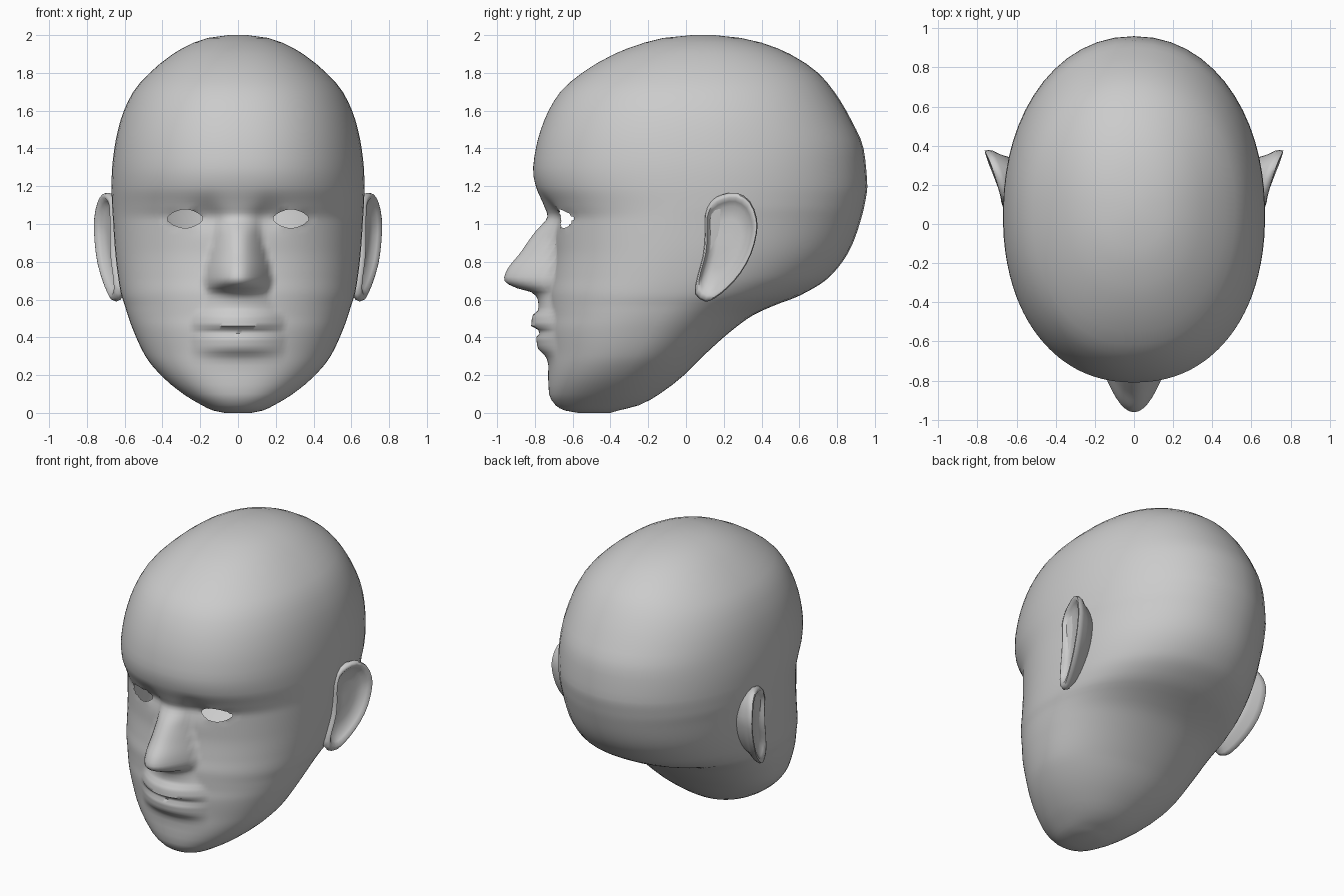
import bpy, bmesh, math

if "Cube" in bpy.data.objects:
    bpy.data.objects.remove(bpy.data.objects["Cube"])

# z, front y, back y, y of widest point, half width of each head slice
SLICES = [
    (0.0, -.57, -.40, -.48, .07), (.012, -.64, -.36, -.48, .13), (.04, -.69, -.25, -.46, .19),
    (.10, -.725, -.14, -.42, .29), (.20, -.73, -.01, -.35, .41), (.30, -.727, .09, -.28, .49),
    (.45, -.735, .26, -.20, .56), (.52, -.73, .36, -.16, .585), (.57, -.73, .47, -.13, .60),
    (.62, -.73, .60, -.10, .617), (.72, -.715, .76, -.05, .635), (.87, -.70, .87, .0, .652),
    (1.02, -.70, .925, .03, .662), (1.10, -.74, .945, .05, .667), (1.20, -.795, .96, .05, .67),
    (1.28, -.81, .955, .05, .668), (1.40, -.795, .94, .05, .655), (1.55, -.75, .875, .06, .622),
    (1.70, -.665, .785, .07, .555), (1.80, -.55, .70, .08, .468), (1.90, -.38, .55, .09, .345),
    (1.96, -.22, .40, .09, .235), (1.985, -.12, .29, .09, .16), (2.0, .03, .15, .09, .05)]

# z, midline protrusion and half width of lips and nose
FEATURES = [
    (0, 0, .25), (.25, 0, .25), (.29, .012, .25), (.35, .058, .25), (.40, .06, .25),
    (.43, .035, .24), (.46, .085, .25), (.51, .085, .24), (.55, .05, .20), (.60, .055, .17),
    (.635, .08, .16), (.65, .13, .17), (.67, .20, .175), (.71, .248, .18), (.75, .24, .175),
    (.85, .175, .15), (.95, .105, .125), (1.05, .025, .12), (1.12, .01, .15), (1.2, 0, .15), (2, 0, .15)]


def sample(table, z):
    """Monotone smooth interpolation of every column of a table at height z."""
    n = len(table)
    i = max(0, min(n - 2, sum(row[0] <= z for row in table) - 1))
    z0, h = table[i][0], table[i + 1][0] - table[i][0]
    t = (z - z0) / h
    out = []
    for c in range(1, len(table[0])):
        def secant(k):
            k = max(0, min(n - 2, k))
            return (table[k + 1][c] - table[k][c]) / (table[k + 1][0] - table[k][0])

        def slope(k):
            a, b = secant(k - 1), secant(k)
            return 2 * a * b / (a + b) if a * b > 0 else 0
        a, b = table[i][c], table[i + 1][c]
        out.append(a * (1 + 2 * t) * (1 - t) ** 2 + b * t * t * (3 - 2 * t)
                   + h * slope(i) * t * (1 - t) ** 2 - h * slope(i + 1) * t * t * (1 - t))
    return out


def power(v, p):
    return math.copysign(abs(v) ** p, v)


def loft(bm, rings):
    """Skin closed rings of points and cap both ends."""
    loops = [[bm.verts.new(p) for p in ring] for ring in rings]
    n = len(loops[0])
    for a, b in zip(loops, loops[1:]):
        for i in range(n):
            j = (i + 1) % n
            bm.faces.new((a[i], a[j], b[j], b[i]))
    bm.faces.new(loops[0][::-1])
    bm.faces.new(loops[-1])
    bmesh.ops.recalc_face_normals(bm, faces=bm.faces)


def finish(bm, name, angle):
    mesh = bpy.data.meshes.new(name)
    bm.to_mesh(mesh)
    bm.free()
    ob = bpy.data.objects.new(name, mesh)
    bpy.context.collection.objects.link(ob)
    bpy.ops.object.select_all(action='DESELECT')
    ob.select_set(True)
    bpy.context.view_layer.objects.active = ob
    bpy.ops.object.shade_smooth_by_angle(angle=math.radians(angle))
    return ob


# Head: horizontal slices with nose, lips and eye sockets pushed out of the front
COLS = 96


def head_ring(z):
    front, back, mid, width = sample(SLICES, z)
    bump, bump_w = sample(FEATURES, z)
    ring = []
    for k in range(COLS):
        u = 2 * k / COLS - 1
        th = math.pi * (.45 * u + .55 * u ** 3)
        s, c = math.sin(th), math.cos(th)
        e = 2 / 2.2 if c > 0 else 2 / 2.1
        x = width * power(s, e)
        y = mid - (mid - front if c > 0 else back - mid) * power(c, e)
        if c > 0:
            y -= bump * max(0, 1 - (x / bump_w) ** 2) ** 1.1
            y += .022 * math.exp(-((abs(x) - .17) / .08) ** 2 - ((z - 1.05) / .07) ** 2)
        ring.append((x, y, z))
    return ring


heights = [0, .012, .025, .04, .07, .1, .15, .2, .25]
heights += [.28 + .02 * i for i in range(47)]
heights += [1.25 + .05 * i for i in range(14)] + [1.93, 1.96, 1.985, 2.0]
bm = bmesh.new()
loft(bm, [head_ring(z) for z in heights])


# Eye openings: remove faces inside an almond and snap the border to it
def almond(p):
    return (abs((abs(p.x) - .28) / .096) ** 1.6 + abs((p.z - 1.028) / .05) ** 1.6) ** (1 / 1.6)


holes = []
for f in bm.faces:
    p = f.calc_center_median()
    if p.y < -.3 and almond(p) < 1:
        holes.append(f)
bmesh.ops.delete(bm, geom=holes, context='FACES')
for v in bm.verts:
    if v.is_boundary:
        r, side = almond(v.co), math.copysign(.28, v.co.x)
        v.co.x = side + (v.co.x - side) / r
        v.co.z = 1.028 + (v.co.z - 1.028) / r
finish(bm, "head", 60)

# Ears: an outline lofted from the skull to the rim and into the bowl
OUTLINE = [(.27, 1.165), (.34, 1.12), (.375, 1.03), (.375, .95), (.345, .84), (.29, .74), (.22, .66),
           (.15, .605), (.10, .59), (.05, .63), (.06, .72), (.09, .83), (.10, .94), (.10, 1.05),
           (.13, 1.12), (.19, 1.155)]
# scale, offset from the ear plane
RINGS = [(.70, -.14), (.84, -.075), (.97, -.04), (1.0, -.018), (.97, .002), (.90, .004),
         (.82, -.014), (.72, -.035), (.45, -.045), (.15, -.045)]
smooth = []
n = len(OUTLINE)
for i in range(n):
    p = [OUTLINE[(i + k) % n] for k in (-1, 0, 1, 2)]
    smooth.append(p[1])
    smooth.append(tuple((9 * (p[1][c] + p[2][c]) - p[0][c] - p[3][c]) / 16 for c in (0, 1)))


def ear_ring(scale, offset):
    ring = []
    for y, z in smooth:
        y, z = .225 + (y - .225) * scale, .91 + (z - .91) * scale
        plane = .664 + .33 * (y - .08) - .05 * max(0, .8 - z) - .1 * max(0, z - 1.05)
        ring.append((plane + offset, y, z))
    return ring


bm = bmesh.new()
loft(bm, [ear_ring(*r) for r in RINGS])
ears = finish(bm, "ears", 60)
ears.modifiers.new("mirror", 'MIRROR').use_axis = (True, False, False)
